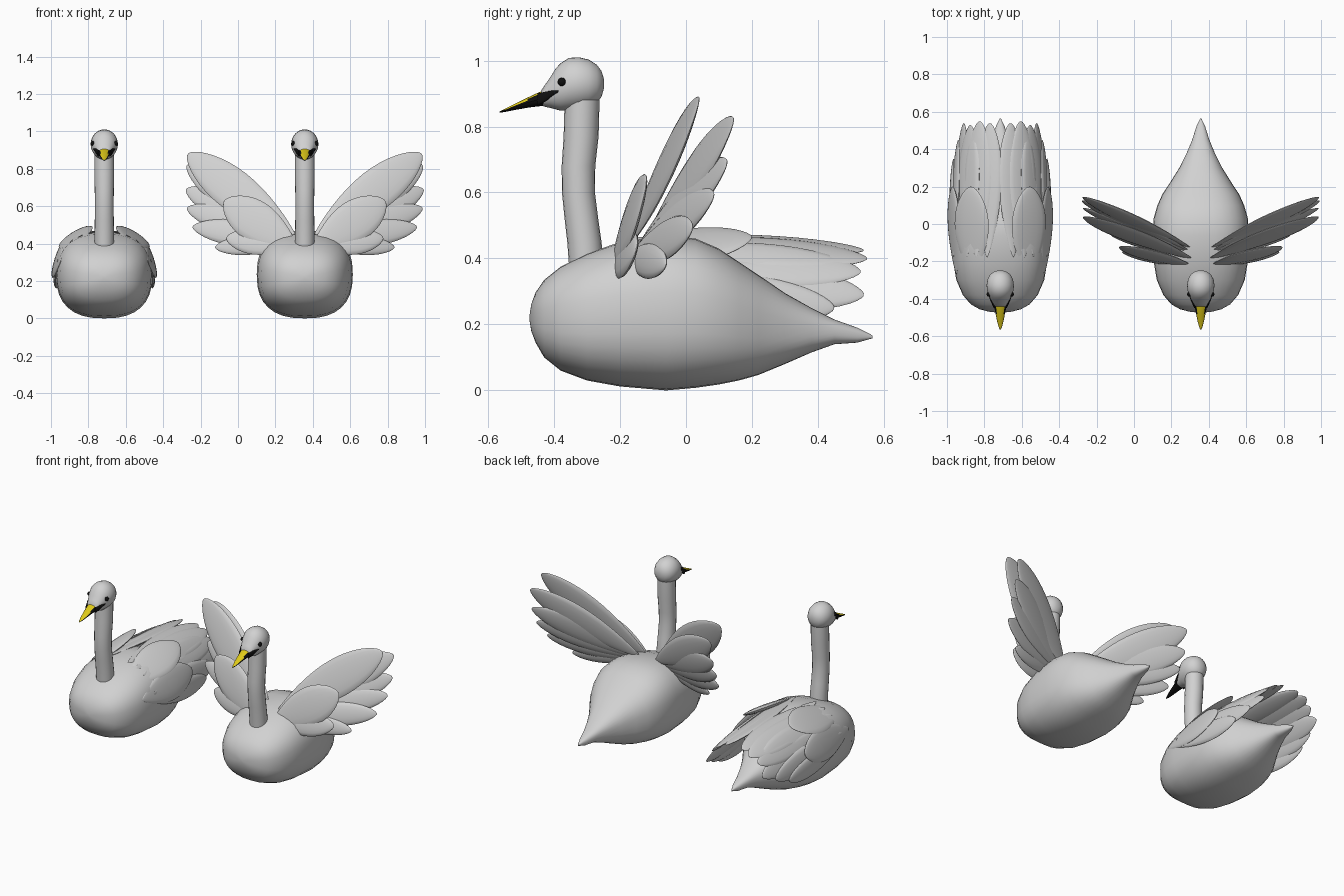
import bpy, bmesh, math
from mathutils import Vector

if "Cube" in bpy.data.objects:
    bpy.data.objects.remove(bpy.data.objects["Cube"])


def material(name, r, g, b):
    m = bpy.data.materials.new(name)
    m.use_nodes = True
    m.diffuse_color = (r, g, b, 1)
    m.node_tree.nodes["Principled BSDF"].inputs["Base Color"].default_value = (r, g, b, 1)
    return m


WHITE = material("plumage_white", .64, .64, .64)
BLACK = material("bill_black", .005, .005, .005)
YELLOW = material("bill_yellow", .75, .6, .01)


def loft(name, rings, mats, angle=30, rule=None):
    """Skin a list of point rings, close both ends, colour faces by rule."""
    bm = bmesh.new()
    rows = [[bm.verts.new(p) for p in ring] for ring in rings]
    n = len(rows[0])
    for a, b in zip(rows, rows[1:]):
        for i in range(n):
            j = (i + 1) % n
            bm.faces.new((a[i], a[j], b[j], b[i]))
    bm.faces.new(rows[0])
    bm.faces.new(rows[-1])
    bmesh.ops.recalc_face_normals(bm, faces=bm.faces)
    if rule:
        for f in bm.faces:
            f.material_index = rule(f.normal)
    mesh = bpy.data.meshes.new(name)
    bm.to_mesh(mesh)
    bm.free()
    for m in mats:
        mesh.materials.append(m)
    ob = bpy.data.objects.new(name, mesh)
    bpy.context.collection.objects.link(ob)
    bpy.ops.object.select_all(action='DESELECT')
    ob.select_set(True)
    bpy.context.view_layer.objects.active = ob
    bpy.ops.object.shade_smooth_by_angle(angle=math.radians(angle))
    return ob


def oval(c, u, v, n, power=2):
    """Superellipse ring around c with half axes u and v."""
    pts = []
    for i in range(n):
        a = 2 * math.pi * i / n
        cs, sn = math.cos(a), math.sin(a)
        pts.append(Vector(c) + Vector(u) * math.copysign(abs(cs) ** (2 / power), cs)
                   + Vector(v) * math.copysign(abs(sn) ** (2 / power), sn))
    return pts


def along_y(stations, n, power=2):
    """Rings from (y, top, bottom, half width)."""
    return [oval((0, y, (t + b) / 2), (w, 0, 0), (0, 0, (t - b) / 2), n, power)
            for y, t, b, w in stations]


BODY = [(-.474, .23, .21, .012), (-.469, .262, .18, .06), (-.456, .297, .145, .11),
        (-.43, .335, .10, .157), (-.38, .375, .06, .20), (-.30, .415, .03, .235),
        (-.2, .45, .012, .252), (-.06, .47, 0, .257), (.03, .46, .008, .252),
        (.1, .43, .018, .232), (.16, .39, .03, .205), (.22, .35, .047, .165),
        (.3, .295, .08, .115), (.38, .25, .115, .075), (.45, .215, .14, .046),
        (.52, .19, .145, .024), (.565, .167, .158, .003)]
NECK = [(.37, -.302, .052), (.45, -.308, .052), (.52, -.317, .051), (.6, -.326, .05),
        (.68, -.326, .051), (.77, -.318, .053), (.88, -.315, .053)]
HEAD = [(-.249, .945, .915, .015), (-.256, .968, .89, .036), (-.27, .987, .872, .054),
        (-.295, 1.003, .858, .068), (-.325, 1.01, .852, .073), (-.355, 1.008, .849, .071),
        (-.38, .992, .848, .062), (-.395, .976, .852, .055), (-.41, .952, .856, .047),
        (-.425, .93, .859, .04), (-.44, .908, .864, .03)]
BILL = [(-.425, .912, .863, .036), (-.45, .902, .861, .031), (-.48, .888, .857, .025),
        (-.52, .868, .85, .017), (-.55, .853, .844, .009), (-.565, .846, .842, .002)]
# Dark stripe from bill to eye: x, y, z, half depth, half height
STRIPE = [(.059, -.386, .907, .002, .002), (.049, -.405, .901, .006, .008),
          (.04, -.425, .891, .006, .015), (.03, -.45, .882, .005, .018)]

# Wing feathers: root, tip, full width, facing direction
OPEN_WING = [
    ("covert", (.04, -.23, .37), (.43, -.12, .63), .22, (-.2, .95, -.25)),
    ("lower_covert", (.05, -.225, .38), (.42, -.15, .43), .14, (-.15, .95, -.25)),
    ("feather_1", (.04, -.19, .42), (.625, .04, .88), .22, (-.2, .93, -.3)),
    ("feather_2", (.05, -.13, .44), (.63, .145, .82), .19, (-.25, .93, -.25)),
    ("feather_3", (.05, -.15, .43), (.635, .125, .69), .17, (-.25, .93, -.25)),
    ("feather_4", (.05, -.16, .42), (.63, .085, .59), .15, (-.25, .93, -.25)),
    ("feather_5", (.05, -.17, .41), (.6, .02, .49), .14, (-.22, .93, -.25)),
    ("feather_6", (.05, -.18, .41), (.48, -.06, .38), .11, (-.2, .93, -.25))]
FOLDED_WING = [
    ("covert", (.15, -.29, .39), (.155, .2, .465), .21, (.5, -.15, .85)),
    ("side_covert", (.235, -.27, .30), (.255, .2, .32), .2, (.95, 0, .3)),
    ("feather_1", (.07, -.18, .46), (.055, .54, .425), .15, (.35, 0, .95)),
    ("feather_2", (.13, -.18, .44), (.11, .55, .40), .17, (.5, 0, .85)),
    ("feather_3", (.18, -.18, .41), (.16, .53, .36), .17, (.75, 0, .65)),
    ("feather_4", (.22, -.18, .36), (.195, .54, .29), .16, (.9, 0, .4)),
    ("feather_5", (.25, -.18, .31), (.225, .45, .25), .15, (1, 0, .2)),
    ("feather_6", (.26, -.16, .25), (.25, .35, .21), .13, (1, 0, .05))]


def feather(name, root, tip, width, facing, side):
    """Thin leaf with a narrow root and a blunt round tip."""
    flip = lambda p: Vector((p[0] * side, p[1], p[2]))
    a, b, n = flip(root), flip(tip), flip(facing)
    axis = (b - a).normalized()
    n = (n - axis * n.dot(axis)).normalized()
    w = axis.cross(n)
    rings = []
    for i in range(21):
        t = .003 + .995 * (1 - math.cos(math.pi * i / 20)) / 2
        s = math.sin(math.pi * t ** 1.3) ** .58
        rings.append(oval(a.lerp(b, t), w * width / 2 * s, n * .018 * s, 16))
    return loft(name, rings, [WHITE], 50)


def swan(prefix, x, wing):
    parts = [
        loft(prefix + "body", along_y(BODY, 32, 2.5), [WHITE], 30),
        loft(prefix + "neck", [oval((0, y, z), (r, 0, 0), (0, r, 0), 20)
                               for z, y, r in NECK], [WHITE]),
        loft(prefix + "head", along_y(HEAD, 32), [WHITE], 40),
        loft(prefix + "bill", along_y(BILL, 16), [BLACK, YELLOW], 30,
             lambda n: int(n.z > .68))]
    for label, side in (("left", 1), ("right", -1)):
        # Eye bead
        bpy.ops.mesh.primitive_uv_sphere_add(segments=16, ring_count=8, radius=.013,
                                             location=(side * .06, -.376, .935))
        eye = bpy.context.object
        eye.name = prefix + label + "_eye"
        eye.data.materials.append(BLACK)
        bpy.ops.object.shade_smooth()
        parts.append(eye)
        parts.append(loft(prefix + label + "_bill_stripe",
                          [oval((side * px, y, z), (d, 0, 0), (0, 0, h), 12)
                           for px, y, z, d, h in STRIPE], [BLACK], 40))
        for name, *shape in wing:
            parts.append(feather(prefix + label + "_wing_" + name, *shape, side))
    for ob in parts:
        ob.location.x += x


swan("resting_swan_", -.715, FOLDED_WING)
swan("displaying_swan_", .357, OPEN_WING)
